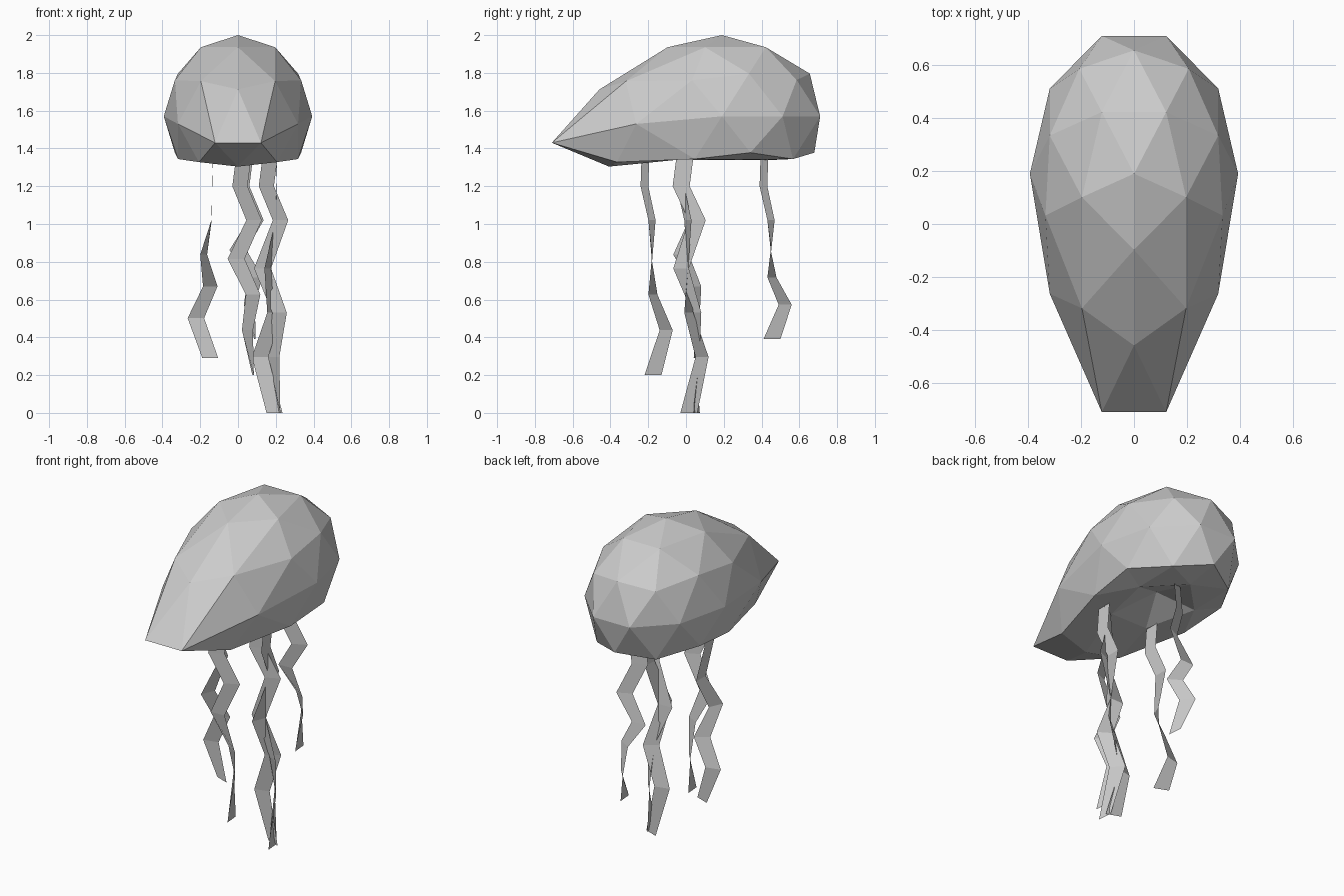
import bpy, bmesh
from math import cos, sin, radians
from mathutils import Vector, Matrix

if "Cube" in bpy.data.objects:
    bpy.data.objects.remove(bpy.data.objects["Cube"])


def add_object(name, bm):
    mesh = bpy.data.meshes.new(name)
    bm.to_mesh(mesh)
    bm.free()
    obj = bpy.data.objects.new(name, mesh)
    bpy.context.collection.objects.link(obj)
    return obj


# Bell: low-poly sphere, underside pushed in, front drawn out to a blunt tip
bm = bmesh.new()
bmesh.ops.create_icosphere(bm, subdivisions=2, radius=1,
                           matrix=Matrix.Rotation(radians(-90), 4, 'Z'))
tips = [Vector((s * 0.309, -0.951, 0)) for s in (-1, 1)]
for v in bm.verts:
    u = v.co.copy()
    near = max(0.0, 1 - min((u - t).length for t in tips))
    z = 1.57 + 0.43 * u.z
    if u.z < -0.95:
        z = 1.42
    elif u.z < -0.8:
        z = 1.34
    v.co = (0.393 * u.x,
            0.19 + 0.547 * u.y - 0.38 * near ** 1.1,
            z - 0.14 * near ** 1.3)
bmesh.ops.recalc_face_normals(bm, faces=bm.faces)
add_object("bell", bm)

# Twisting zigzag shared by every tentacle: x, y, width angle
PATH = [(-0.02, -0.04, 27), (-0.04, -0.045, 27), (0.035, -0.005, 25),
        (-0.06, -0.005, 2), (0.03, 0.0, -32), (0.0, 0.07, -50), (0.03, 0.0, -85)]
LOWER = [0.25, 0.48, 0.71, 1.0]


def tentacle(name, x, y, turn, bottom):
    heights = [1.355, 1.2, 1.02] + [1.02 - f * (1.02 - bottom) for f in LOWER]
    rot = Matrix.Rotation(radians(turn), 3, 'Z')
    bm = bmesh.new()
    rows = []
    for (px, py, ang), z in zip(PATH, heights):
        side = Vector((cos(radians(ang)), sin(radians(ang)), 0)) * 0.045
        mid = Vector((px, py, 0))
        rows.append([bm.verts.new(rot @ (mid + k * side) + Vector((x, y, z)))
                     for k in (-1, 1)])
    for a, b in zip(rows, rows[1:]):
        bm.faces.new((a[0], b[0], b[1], a[1]))
    add_object(name, bm)


# Five tentacles of different lengths
tentacle("front_tentacle", 0.05, -0.175, 0, 0.20)
tentacle("back_tentacle", 0.06, 0.455, 0, 0.39)
tentacle("right_tentacle", 0.19, 0.015, 0, 0.0)
tentacle("left_tentacle", -0.16, 0.03, 64, 0.29)
tentacle("right_crossed_tentacle", 0.18, 0.03, 64, 0.0)
